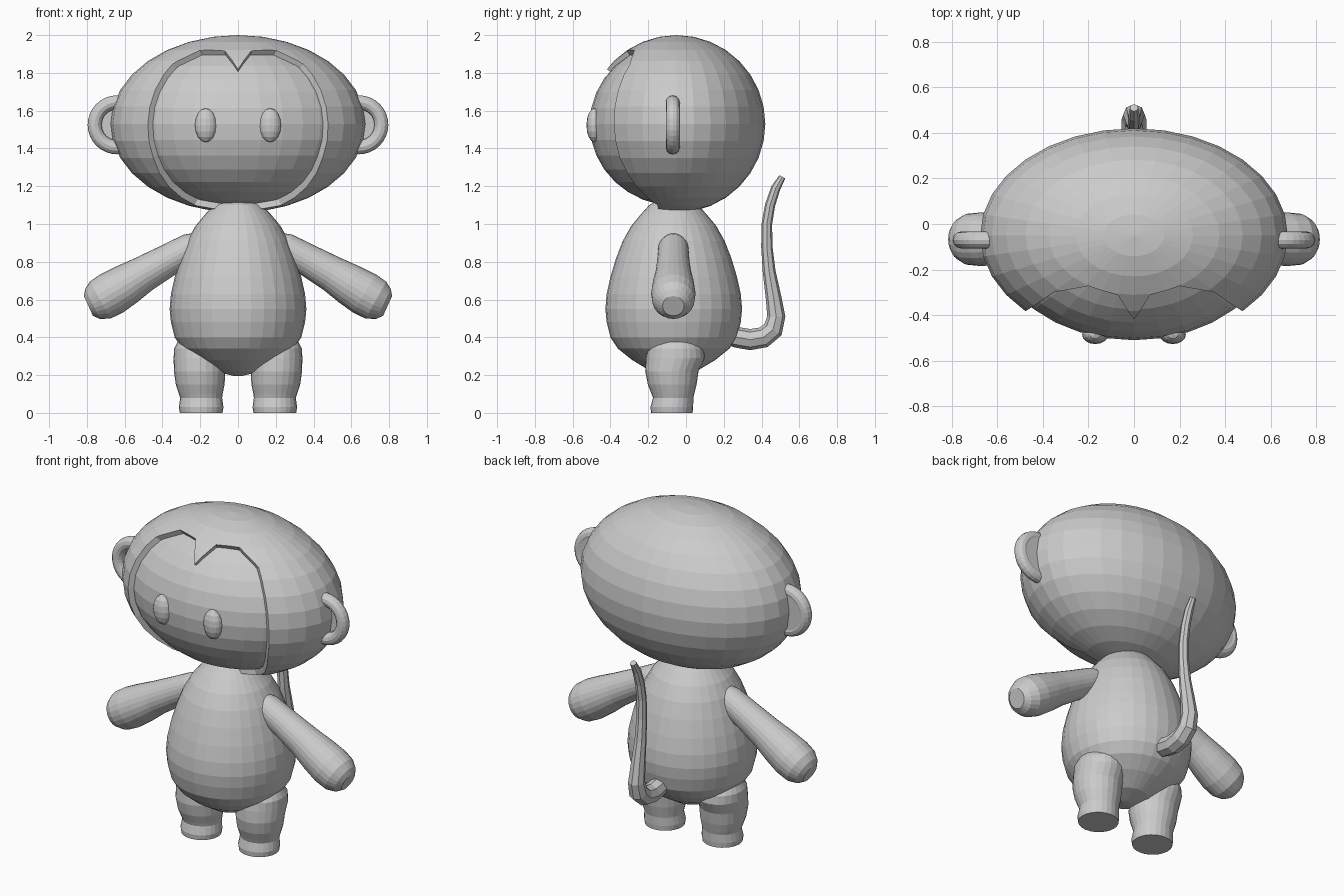
import bpy, bmesh, math
from mathutils import Vector

if "Cube" in bpy.data.objects:
    bpy.data.objects.remove(bpy.data.objects["Cube"])

grey = bpy.data.materials.new("plain_grey")
grey.diffuse_color = (0.6, 0.6, 0.6, 1)
grey.use_nodes = True
grey.node_tree.nodes["Principled BSDF"].inputs["Base Color"].default_value = grey.diffuse_color


def finish(name, bm):
    bmesh.ops.recalc_face_normals(bm, faces=bm.faces)
    me = bpy.data.meshes.new(name)
    bm.to_mesh(me)
    bm.free()
    me.materials.append(grey)
    ob = bpy.data.objects.new(name, me)
    bpy.context.collection.objects.link(ob)
    return ob


def ellipsoid(name, centre, radii, segs=32, rings=16):
    bm = bmesh.new()
    bmesh.ops.create_uvsphere(bm, u_segments=segs, v_segments=rings, radius=1)
    bmesh.ops.scale(bm, vec=radii, verts=bm.verts)
    bmesh.ops.translate(bm, vec=centre, verts=bm.verts)
    return finish(name, bm)


def loft(name, rings, segs):
    """Each ring is (centre, u vector, v vector)."""
    bm = bmesh.new()
    loops = []
    for c, u, v in rings:
        loops.append([bm.verts.new(Vector(c) + Vector(u) * math.cos(a) + Vector(v) * math.sin(a))
                      for a in (2 * math.pi * i / segs for i in range(segs))])
    for a, b in zip(loops, loops[1:]):
        for i in range(segs):
            j = (i + 1) % segs
            bm.faces.new((a[i], a[j], b[j], b[i]))
    bm.faces.new(loops[0])
    bm.faces.new(loops[-1])
    return finish(name, bm)


def tube(name, pts, side, segs):
    """Tube along points (position, radius) lying in a plane with normal 'side'."""
    side = Vector(side)
    rings = []
    for i, (p, r) in enumerate(pts):
        before, after = pts[max(i - 1, 0)][0], pts[min(i + 1, len(pts) - 1)][0]
        t = (Vector(after) - Vector(before)).normalized()
        rings.append((p, side * r, t.cross(side) * r))
    return loft(name, rings, segs)


# Head shell with the face opening cut out along rays from the head centre
C = Vector((0, -0.05, 1.53))
R = (0.675, 0.47, 0.47)
head = ellipsoid("head", C, R)
half = [(0, 1.82), (0.07, 1.917), (0.2, 1.92), (0.35, 1.846), (0.424, 1.74), (0.477, 1.53),
        (0.45, 1.353), (0.36, 1.19), (0.23, 1.1), (0.1, 1.075)]
outline = half + [(-x, z) for x, z in reversed(half[1:])]
bm = bmesh.new()
apex = bm.verts.new(C)
front = bm.verts.new((0, -1.2, 1.53))
rim = []
for x, z in outline:
    d = Vector((x, 0, z - C.z))
    d.y = -R[1] * math.sqrt(max(0.02, 1 - (d.x / R[0]) ** 2 - (d.z / R[2]) ** 2))
    rim.append(bm.verts.new(C + d * 1.35))
for a, b in zip(rim, rim[1:] + rim[:1]):
    bm.faces.new((apex, a, b))
    bm.faces.new((front, b, a))
cutter = finish("face_cutter", bm)
cutter.hide_render = True
mod = head.modifiers.new("face_opening", 'BOOLEAN')
mod.operation = 'DIFFERENCE'
mod.solver = 'EXACT'
mod.object = cutter
bpy.context.view_layer.objects.active = head
bpy.ops.object.modifier_apply(modifier=mod.name)
bpy.data.objects.remove(cutter)

# Face set inside the opening
ellipsoid("face", C, (0.62, 0.46, 0.435))

# Body
profile = [(0.02, 0.195), (0.12, 0.22), (0.22, 0.28), (0.295, 0.34), (0.335, 0.4), (0.355, 0.48),
           (0.362, 0.55), (0.355, 0.63), (0.335, 0.72), (0.305, 0.82), (0.27, 0.91),
           (0.225, 0.99), (0.175, 1.05), (0.13, 1.1), (0.08, 1.13)]
loft("body", [((0, -0.065, z), (r, 0, 0), (0, r, 0)) for r, z in profile], 32)

# Tail
tail = [(0.2, 0.42, 0.05), (0.27, 0.4, 0.055), (0.34, 0.388, 0.056), (0.41, 0.4, 0.056),
        (0.46, 0.44, 0.054), (0.478, 0.51, 0.048), (0.462, 0.62, 0.041), (0.44, 0.75, 0.034),
        (0.428, 0.88, 0.03), (0.428, 1.0, 0.028), (0.445, 1.1, 0.027),
        (0.475, 1.19, 0.025), (0.51, 1.25, 0.018)]
tube("tail", [((0, y, z), r) for y, z, r in tail], (1, 0, 0), 8)

# Limbs, ears and eyes, once per side
arm = [(0.17, 0.915, 0.05), (0.25, 0.873, 0.08), (0.38, 0.803, 0.086), (0.5, 0.735, 0.096),
       (0.59, 0.68, 0.11), (0.67, 0.632, 0.118), (0.73, 0.597, 0.112),
       (0.77, 0.576, 0.088), (0.792, 0.566, 0.057)]
leg = [(0, 0.195, 0.113, -0.075, 0.11), (0.03, 0.195, 0.118, -0.075, 0.113),
       (0.08, 0.195, 0.111, -0.068, 0.107), (0.1, 0.197, 0.116, -0.069, 0.113),
       (0.15, 0.2, 0.129, -0.073, 0.129), (0.22, 0.203, 0.136, -0.075, 0.141),
       (0.29, 0.205, 0.136, -0.056, 0.156), (0.34, 0.208, 0.13, -0.055, 0.148),
       (0.375, 0.21, 0.11, -0.055, 0.12), (0.39, 0.21, 0.07, -0.055, 0.07)]
for s, tag in ((1, "left"), (-1, "right")):
    tube(tag + "_arm", [((s * x, -0.067, z), r) for x, z, r in arm], (0, 1, 0), 24)
    loft(tag + "_leg", [((s * cx, cy, z), (rx, 0, 0), (0, ry, 0)) for z, cx, rx, cy, ry in leg], 24)
    ellipsoid(tag + "_eye", (s * 0.17, -0.485, 1.523), (0.058, 0.042, 0.09), 16, 8)
    # Ear rim with a thin dish at the back of it
    bpy.ops.mesh.primitive_torus_add(location=(s * 0.64, -0.07, 1.525), rotation=(math.pi / 2, 0, 0),
                                     major_radius=0.119, minor_radius=0.037,
                                     major_segments=32, minor_segments=12)
    rim_ob = bpy.context.object
    rim_ob.name = tag + "_ear_rim"
    rim_ob.data.materials.append(grey)
    loft(tag + "_ear_dish", [((s * 0.64, y, 1.525), (r, 0, 0), (0, 0, r))
                             for y, r in ((-0.055, 0.12), (-0.036, 0.118))], 32)
